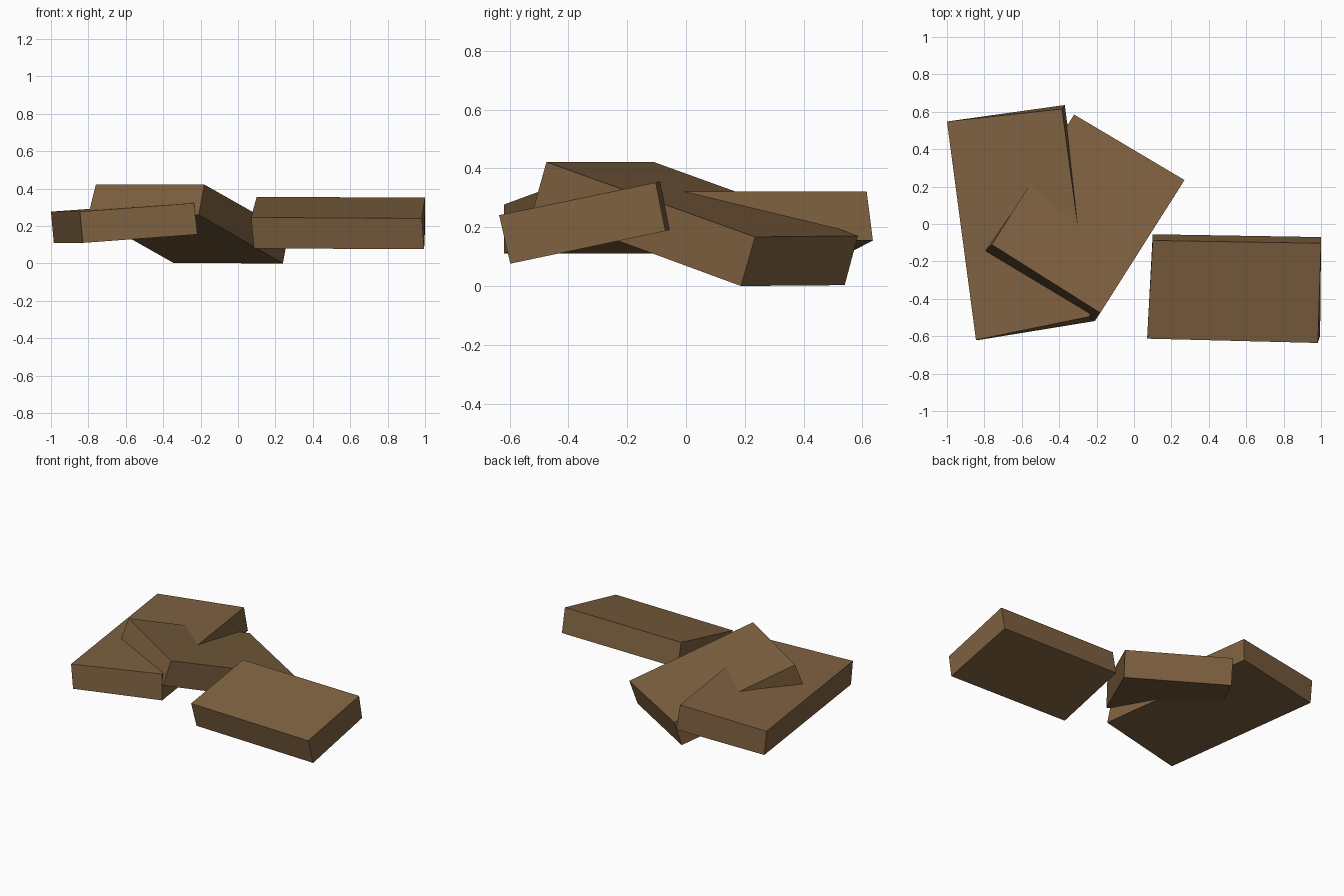
import bpy
import bmesh
from mathutils import Vector

if "Cube" in bpy.data.objects:
    bpy.data.objects.remove(bpy.data.objects["Cube"])

wood = bpy.data.materials.new("brown wood")
wood.diffuse_color = (0.21, 0.12, 0.052, 1)
wood.use_nodes = True
wood.node_tree.nodes["Principled BSDF"].inputs["Base Color"].default_value = wood.diffuse_color


def plank(name, top, bottom):
    """Six-sided block; corners run front-left, front-right, back-right, back-left."""
    bm = bmesh.new()
    t = [bm.verts.new(Vector(p)) for p in top]
    b = [bm.verts.new(Vector(p)) for p in bottom]
    bm.faces.new(t)
    bm.faces.new(b[::-1])
    for i in range(4):
        j = (i + 1) % 4
        bm.faces.new((b[i], b[j], t[j], t[i]))
    bmesh.ops.recalc_face_normals(bm, faces=bm.faces)
    mesh = bpy.data.meshes.new(name)
    bm.to_mesh(mesh)
    bm.free()
    mesh.materials.append(wood)
    obj = bpy.data.objects.new(name, mesh)
    bpy.context.collection.objects.link(obj)
    return obj


# Separate plank on the right, tipped towards the front
plank("right_plank",
      [(0.07, -0.613, 0.246), (0.983, -0.636, 0.241), (1.0, -0.103, 0.352), (0.10, -0.088, 0.356)],
      [(0.085, -0.575, 0.081), (0.995, -0.598, 0.076), (1.0, -0.07, 0.187), (0.10, -0.055, 0.191)])

# Long plank on the left, nearly level
plank("left_plank",
      [(-0.845, -0.62, 0.277), (-0.235, -0.495, 0.323), (-0.385, 0.615, 0.321), (-1.0, 0.548, 0.277)],
      [(-0.83, -0.62, 0.11), (-0.217, -0.52, 0.155), (-0.37, 0.636, 0.155), (-0.985, 0.55, 0.11)])

# Sloping plank crossing the left one, low end on the ground
plank("sloping_plank",
      [(-0.76, -0.11, 0.422), (-0.18, -0.475, 0.422), (0.27, 0.235, 0.167), (-0.32, 0.585, 0.171)],
      [(-0.80, -0.15, 0.26), (-0.21, -0.52, 0.26), (0.24, 0.187, 0.0), (-0.345, 0.54, 0.003)])
